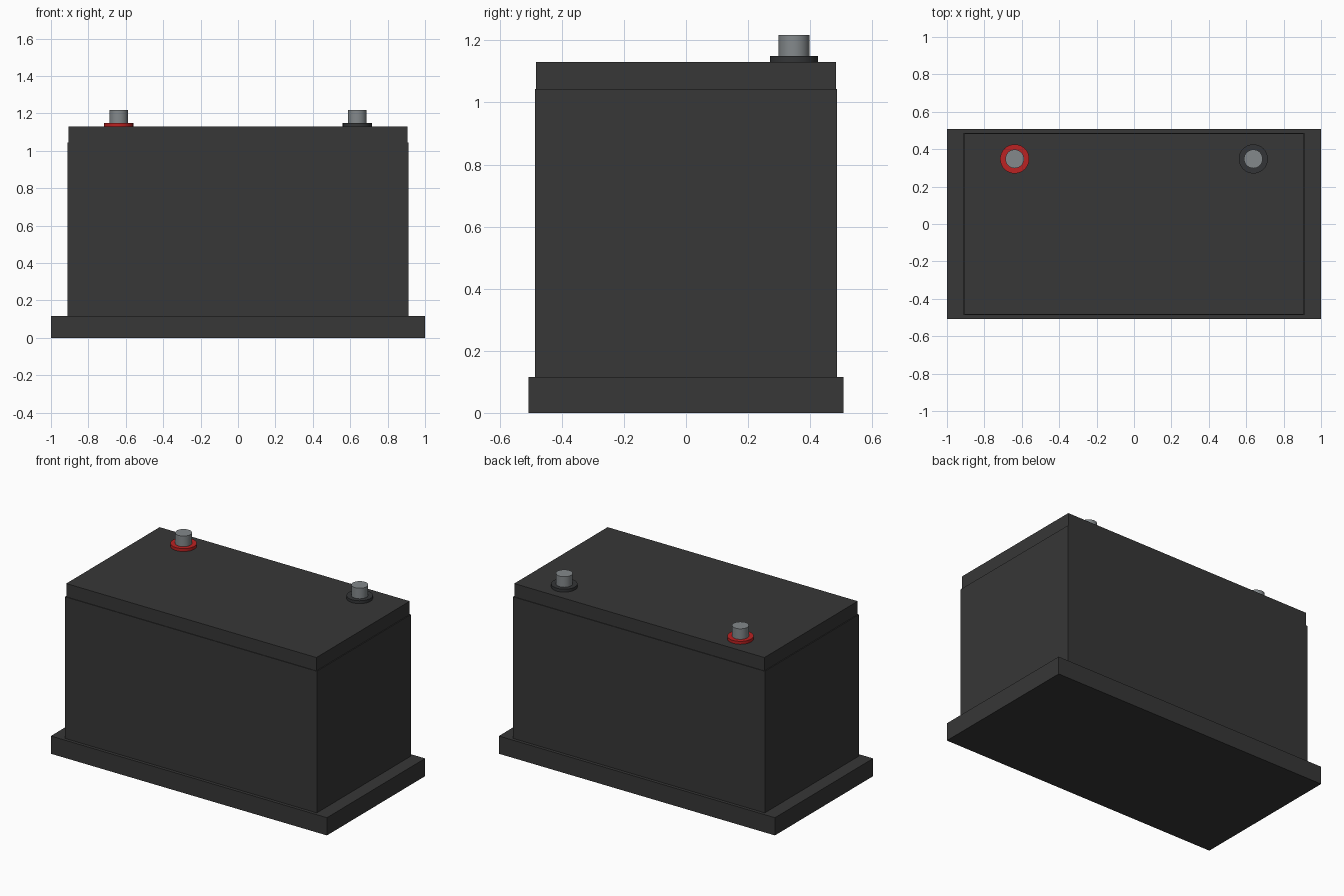
import bpy
import math

if "Cube" in bpy.data.objects:
    bpy.data.objects.remove(bpy.data.objects["Cube"])


def material(name, rgb):
    m = bpy.data.materials.new(name)
    m.diffuse_color = (*rgb, 1.0)
    m.use_nodes = True
    m.node_tree.nodes["Principled BSDF"].inputs["Base Color"].default_value = m.diffuse_color
    return m


black = material("black_plastic", (0.038, 0.038, 0.038))
dark = material("dark_grey_ring", (0.034, 0.036, 0.038))
red = material("red_ring", (0.50, 0.016, 0.016))
metal = material("grey_metal", (0.23, 0.25, 0.26))


def box(name, half_x, half_y, z0, z1, mat):
    bpy.ops.mesh.primitive_cube_add(size=2, location=(0, 0, (z0 + z1) / 2))
    o = bpy.context.object
    o.name = name
    o.scale = (half_x, half_y, (z1 - z0) / 2)
    bpy.ops.object.transform_apply(location=False, rotation=False, scale=True)
    o.data.materials.append(mat)


def cylinder(name, x, y, radius, z0, z1, mat):
    bpy.ops.mesh.primitive_cylinder_add(
        vertices=32, radius=radius, depth=z1 - z0, location=(x, y, (z0 + z1) / 2))
    o = bpy.context.object
    o.name = name
    o.data.materials.append(mat)
    bpy.ops.object.shade_smooth_by_angle(angle=math.radians(30))


# Stepped case: foot flange, main body, lid
box("base_flange", 1.0, 0.508, 0.0, 0.116, black)
box("battery_case", 0.912, 0.487, 0.116, 1.043, black)
box("lid", 0.906, 0.483, 1.043, 1.13, black)

# Terminals: coloured ring with a metal post
for side, x, ring in (("positive", -0.638, red), ("negative", 0.638, dark)):
    cylinder(side + "_terminal_ring", x, 0.348, 0.078, 1.13, 1.149, ring)
    cylinder(side + "_terminal_post", x, 0.348, 0.05, 1.149, 1.218, metal)
